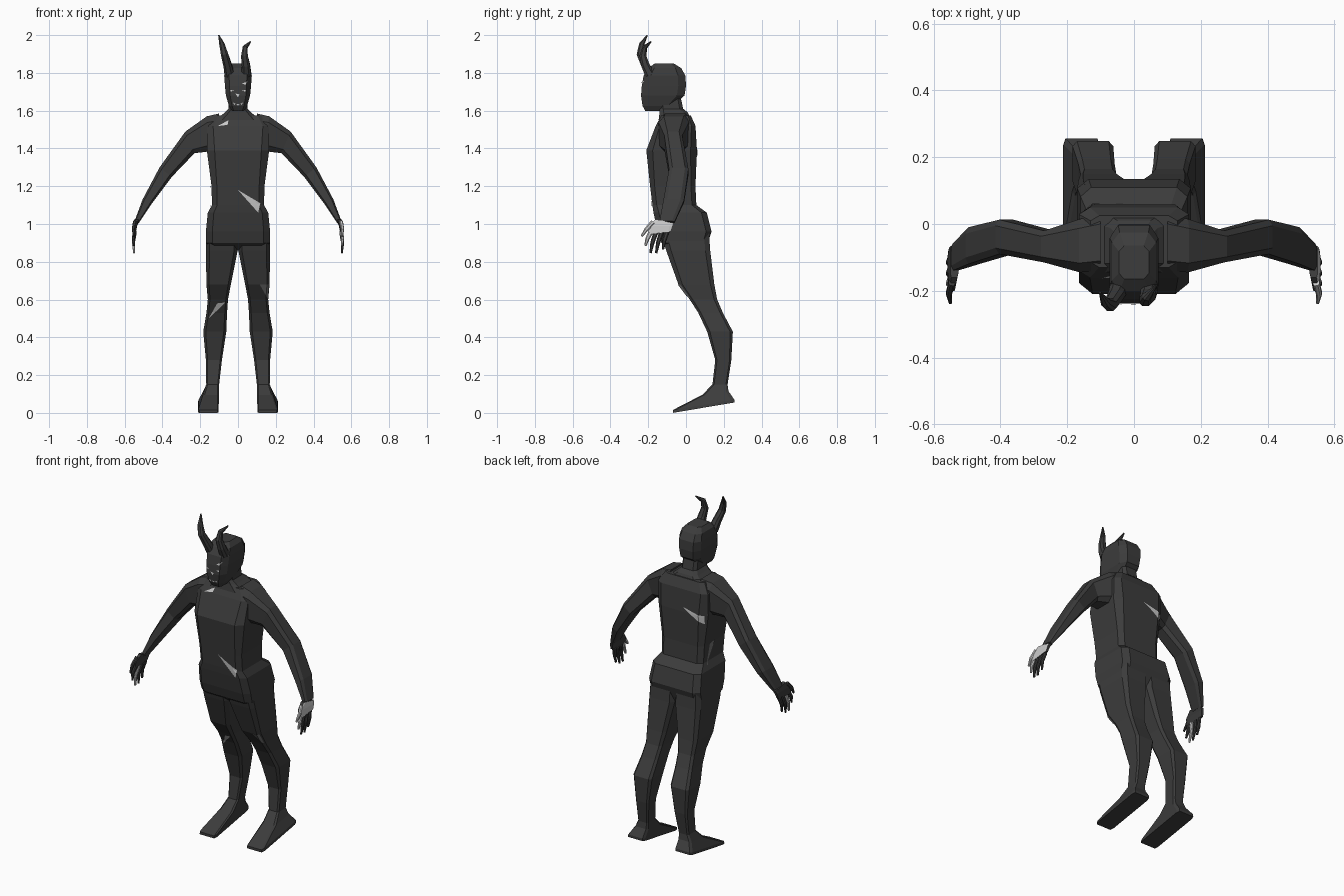
import bpy, bmesh
from mathutils import Vector
from mathutils.bvhtree import BVHTree


def material(name, v):
    m = bpy.data.materials.new(name)
    m.diffuse_color = (v, v, v, 1)
    return m


DARK = material("charcoal", 0.045)
LIGHT = material("pale_grey", 0.6)
GREY = material("mid_grey", 0.17)


def finish(bm, name, *mats):
    me = bpy.data.meshes.new(name)
    bm.to_mesh(me)
    bm.free()
    for m in mats:
        me.materials.append(m)
    ob = bpy.data.objects.new(name, me)
    bpy.context.collection.objects.link(ob)
    return ob


def ring(c, u, v, k=0.3):
    """Chamfered rectangle around c with half axes u and v."""
    c, u, v = Vector(c), Vector(u), Vector(v)
    j = 1 - k
    return [c + u * a + v * b for a, b in
            [(1, -j), (1, j), (j, 1), (-j, 1), (-1, j), (-1, -j), (-j, -1), (j, -1)]]


def flat(z, x0, x1, y0, y1, k=0.3, tilt=0):
    """Ring facing up, its back edge raised by tilt."""
    return ring(((x0 + x1) / 2, (y0 + y1) / 2, z + tilt / 2),
                ((x1 - x0) / 2, 0, 0), (0, (y1 - y0) / 2, tilt / 2), k)


def loft(name, rings, side=1, mats=(DARK,), light_rule=None):
    bm = bmesh.new()
    rows = [[bm.verts.new((p.x * side, p.y, p.z)) for p in r] for r in rings]
    for a, b in zip(rows, rows[1:]):
        for i in range(len(a)):
            j = (i + 1) % len(a)
            bm.faces.new((a[i], a[j], b[j], b[i]))
    bm.faces.new(rows[0])
    bm.faces.new(rows[-1])
    bmesh.ops.recalc_face_normals(bm, faces=bm.faces)
    if light_rule:
        for f in bm.faces:
            f.material_index = int(light_rule(f.normal))
    return finish(bm, name, *mats)


def tube(name, pts, radii, side=1, mats=(DARK,), squash=1.0):
    rings = []
    for i, p in enumerate(pts):
        d = Vector(pts[min(i + 1, len(pts) - 1)]) - Vector(pts[max(i - 1, 0)])
        u = d.cross(Vector((1, 0, 0))).normalized()
        v = d.cross(u).normalized()
        rings.append(ring(p, u * radii[i], v * radii[i] * squash, 0.5))
    return loft(name, rings, side, mats)


def patch(name, target, pts, way, mat=LIGHT):
    """Thin plate laid on a surface; pts are seen along the direction way."""
    way = Vector(way)
    tree = BVHTree.FromPolygons([v.co for v in target.data.vertices],
                                [p.vertices for p in target.data.polygons])
    bm = bmesh.new()
    bm.faces.new([bm.verts.new((a, 0, b) if way.y else (0, a, b)) for a, b in pts])
    bmesh.ops.subdivide_edges(bm, edges=bm.edges, cuts=4, use_grid_fill=True)
    bmesh.ops.triangulate(bm, faces=bm.faces)
    for v in bm.verts:
        hit = tree.ray_cast(v.co - way * 3, way)[0]
        if hit:
            v.co = hit - way * 0.004
    bm.normal_update()
    for f in bm.faces:
        if f.normal.dot(way) > 0:
            f.normal_flip()
    return finish(bm, name, mat)


# Torso: z, half width, front y, back y, chamfer
torso = loft("torso", [flat(z, -w, w, a, b, k) for z, w, a, b, k in [
    (0.86, 0.13, -0.08, 0.10, 0.2), (0.90, 0.168, -0.13, 0.115, 0.2),
    (0.96, 0.17, -0.15, 0.135, 0.2), (1.06, 0.16, -0.172, 0.11, 0.2),
    (1.10, 0.138, -0.178, 0.055, 0.2), (1.20, 0.14, -0.19, 0.05, 0.2),
    (1.39, 0.165, -0.21, 0.058, 0.25), (1.52, 0.165, -0.16, 0.05, 0.2),
    (1.575, 0.13, -0.13, 0.025, 0.2)]])

# Neck and collar
loft("neck", [flat(z, -w, w, a, b) for z, w, a, b in [
    (1.55, 0.12, -0.145, 0.03), (1.59, 0.07, -0.14, 0.01),
    (1.61, 0.05, -0.14, -0.015), (1.68, 0.048, -0.14, -0.03)]])

# Head
head = loft("head", [flat(z, -w, w, a, b, k) for z, w, a, b, k in [
    (1.598, 0.032, -0.215, -0.13, 0.3), (1.625, 0.048, -0.23, -0.07, 0.35),
    (1.68, 0.064, -0.238, -0.008, 0.35), (1.73, 0.069, -0.234, 0.0, 0.35),
    (1.785, 0.073, -0.225, -0.003, 0.35), (1.825, 0.066, -0.20, -0.025, 0.35),
    (1.85, 0.045, -0.165, -0.065, 0.35)]])

# Horns, the two sides differ
tube("left_horn", [(-0.045, -0.19, 1.79), (-0.055, -0.215, 1.84), (-0.072, -0.242, 1.90),
                   (-0.085, -0.235, 1.95), (-0.102, -0.205, 2.0)],
     [0.026, 0.022, 0.019, 0.014, 0.003])
tube("right_horn", [(0.045, -0.19, 1.79), (0.042, -0.215, 1.84), (0.034, -0.228, 1.89),
                    (0.038, -0.218, 1.935), (0.066, -0.185, 1.966)],
     [0.026, 0.022, 0.018, 0.013, 0.003])

legs, hands = {}, {}
for side, tag in ((1, "right"), (-1, "left")):
    # Leg and foot: z, inner x, outer x, front y, back y
    rings = [flat(z, x0, x1, a, b, 0.22) for z, x0, x1, a, b in [
        (0.98, 0.002, 0.166, -0.14, 0.12), (0.86, 0.002, 0.17, -0.105, 0.128),
        (0.68, 0.038, 0.167, -0.04, 0.15), (0.60, 0.053, 0.16, 0.02, 0.165),
        (0.53, 0.058, 0.167, 0.065, 0.195), (0.43, 0.062, 0.184, 0.112, 0.248),
        (0.28, 0.085, 0.17, 0.155, 0.24), (0.15, 0.10, 0.168, 0.14, 0.22)]]
    rings += [flat(0.095, 0.10, 0.185, 0.085, 0.225, 0.2, 0.02),
              flat(0.015, 0.103, 0.21, -0.07, 0.256, 0.12, 0.055),
              flat(0.0, 0.103, 0.212, -0.07, 0.256, 0.12, 0.055)]
    legs[tag] = loft(tag + "_leg", rings, side)

    # Arm: top (x, z), bottom (x, z), front y, back y
    rings = []
    for tx, tz, bx, bz, a, b in [
            (0.10, 1.585, 0.12, 1.37, -0.14, 0.03), (0.165, 1.57, 0.145, 1.385, -0.145, 0.015),
            (0.278, 1.49, 0.23, 1.375, -0.115, -0.02), (0.415, 1.30, 0.35, 1.25, -0.09, 0.013),
            (0.505, 1.13, 0.455, 1.11, -0.12, -0.01), (0.548, 1.015, 0.525, 1.005, -0.14, -0.06)]:
        rings.append(ring(((tx + bx) / 2, (a + b) / 2, (tz + bz) / 2),
                          ((tx - bx) / 2, 0, (tz - bz) / 2), (0, (b - a) / 2, 0), 0.35))
    loft(tag + "_arm", rings, side)

    # Palm, pale on the outside of the right hand
    rule = (lambda n: n.x > 0.4) if side > 0 else None
    loft(tag + "_palm", [flat(1.025, 0.526, 0.55, -0.16, -0.065, 0.25, -0.02),
                         flat(0.99, 0.534, 0.556, -0.20, -0.07, 0.25),
                         flat(0.945, 0.542, 0.558, -0.20, -0.08, 0.25, 0.015)],
         side, (DARK, LIGHT), rule)

    # Thumb and fingers: root y, z, tip y, z
    for i, (y0, z0, y1, z1) in enumerate([
            (-0.175, 1.01, -0.235, 0.935), (-0.185, 0.96, -0.215, 0.885),
            (-0.16, 0.955, -0.188, 0.846), (-0.13, 0.955, -0.158, 0.846),
            (-0.10, 0.96, -0.122, 0.865)]):
        pale = (side > 0 and i < 2) or (side < 0 and i == 2)
        tube(f"{tag}_finger_{i + 1}",
             [(0.546, y0, z0), (0.554, (y0 + y1) / 2 - 0.004, (z0 + z1) / 2), (0.55, y1, z1)],
             [0.013, 0.011, 0.006], side, (LIGHT if pale else DARK,), 0.75)

# Pale shards on the body
FRONT, BACK = (0, 1, 0), (0, -1, 0)
patch("belly_shard", torso, [(0.0, 1.18), (0.118, 1.11), (0.107, 1.06)], FRONT)
patch("collar_shard", torso, [(-0.108, 1.518), (-0.05, 1.55), (-0.055, 1.525)], FRONT)
patch("back_shard", torso, [(-0.02, 1.42), (-0.15, 1.39), (-0.15, 1.34)], BACK)
patch("waist_shard", torso, [(-0.07, 1.21), (-0.02, 1.2), (0.01, 1.08)], (1, 0, 0), GREY)
patch("left_knee_shard", legs["left"], [(-0.155, 0.50), (-0.11, 0.58), (-0.066, 0.585)], FRONT)
patch("right_knee_shard", legs["right"], [(0.115, 0.68), (0.163, 0.68), (0.157, 0.605)],
      FRONT, GREY)

# Face marks: eyes, brow, nose and mouth
for s in (1, -1):
    patch("eye_mark", head, [(s * 0.02, 1.706), (s * 0.042, 1.71), (s * 0.04, 1.701)], FRONT)
    patch("mouth_corner", head, [(s * 0.013, 1.637), (s * 0.026, 1.643), (s * 0.02, 1.63)], FRONT)
patch("brow_mark", head, [(0.02, 1.742), (0.055, 1.758), (0.04, 1.738)], FRONT)
patch("nose_mark", head, [(-0.013, 1.69), (0.008, 1.688), (0.0, 1.67)], FRONT)
patch("mouth_mark", head, [(-0.01, 1.636), (0.01, 1.636), (0.0, 1.627)], FRONT)
